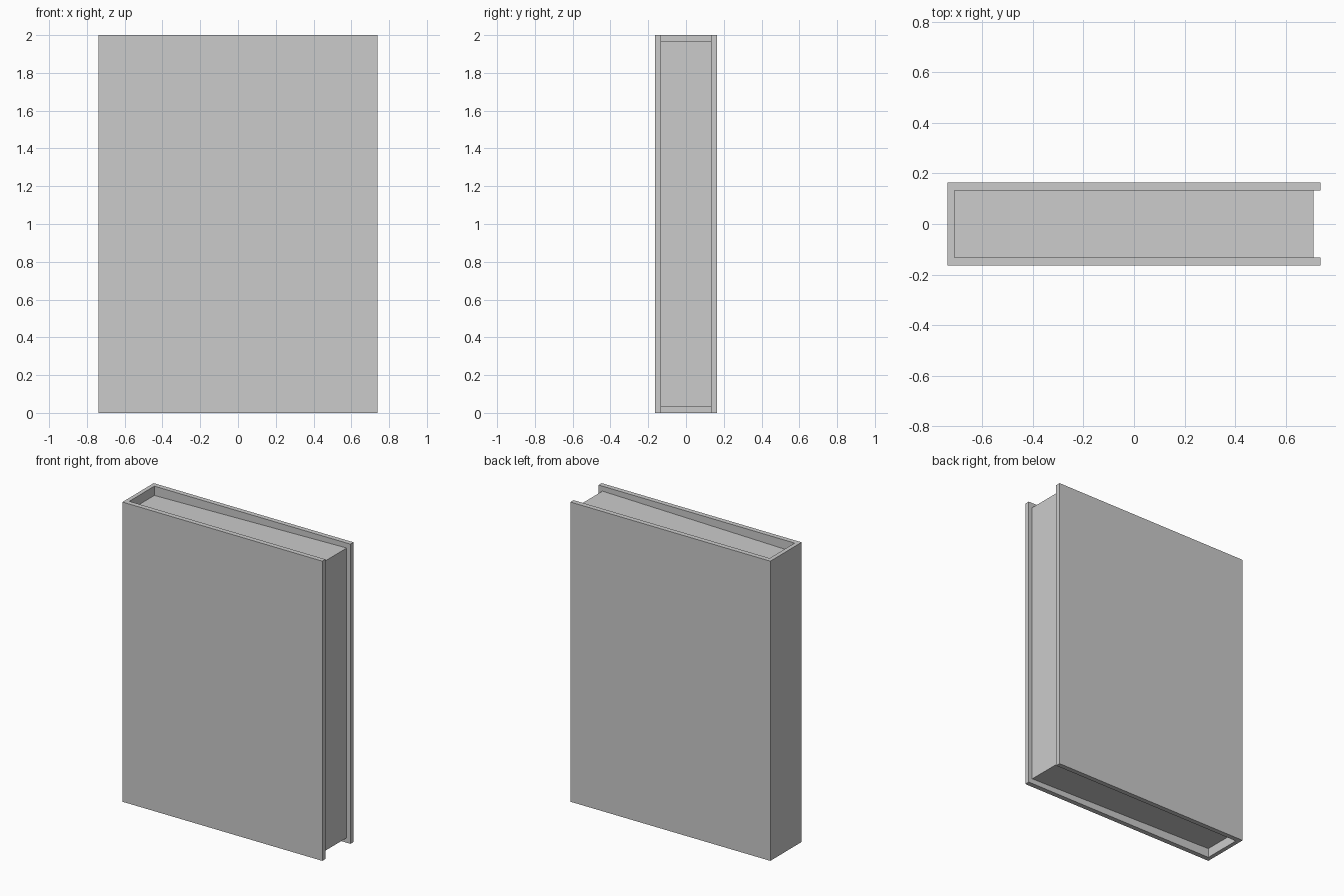
import bpy, bmesh

if "Cube" in bpy.data.objects:
    bpy.data.objects.remove(bpy.data.objects["Cube"])

W, D, H, T = 0.738, 0.165, 2.0, 0.033   # half width, half depth, height, board thickness
SPINE_X = -0.71                          # inner face of the spine
FORE_X = 0.71                            # fore-edge of the pages


def prism(name, profile, offset):
    """Extrude a closed 3D profile along an offset vector."""
    bm = bmesh.new()
    face = bm.faces.new([bm.verts.new(p) for p in profile])
    new = bmesh.ops.extrude_face_region(bm, geom=[face])["geom"]
    verts = [v for v in new if isinstance(v, bmesh.types.BMVert)]
    bmesh.ops.translate(bm, verts=verts, vec=offset)
    bmesh.ops.recalc_face_normals(bm, faces=bm.faces[:])
    mesh = bpy.data.meshes.new(name)
    bm.to_mesh(mesh)
    bm.free()
    obj = bpy.data.objects.new(name, mesh)
    bpy.context.collection.objects.link(obj)
    return obj


# Cover: C-shaped section of two boards and a spine
inner = D - T
section = [(-W, -D), (W, -D), (W, -inner), (SPINE_X, -inner),
           (SPINE_X, inner), (W, inner), (W, D), (-W, D)]
prism("cover", [(x, y, 0) for x, y in section], (0, 0, H))

# Page block: slightly shorter at the spine than at the fore-edge
fore_gap, spine_gap = 0.033, 0.062
side = [(SPINE_X, spine_gap), (FORE_X, fore_gap),
        (FORE_X, H - fore_gap), (SPINE_X, H - spine_gap)]
prism("page_block", [(x, -inner, z) for x, z in side], (0, 2 * inner, 0))
